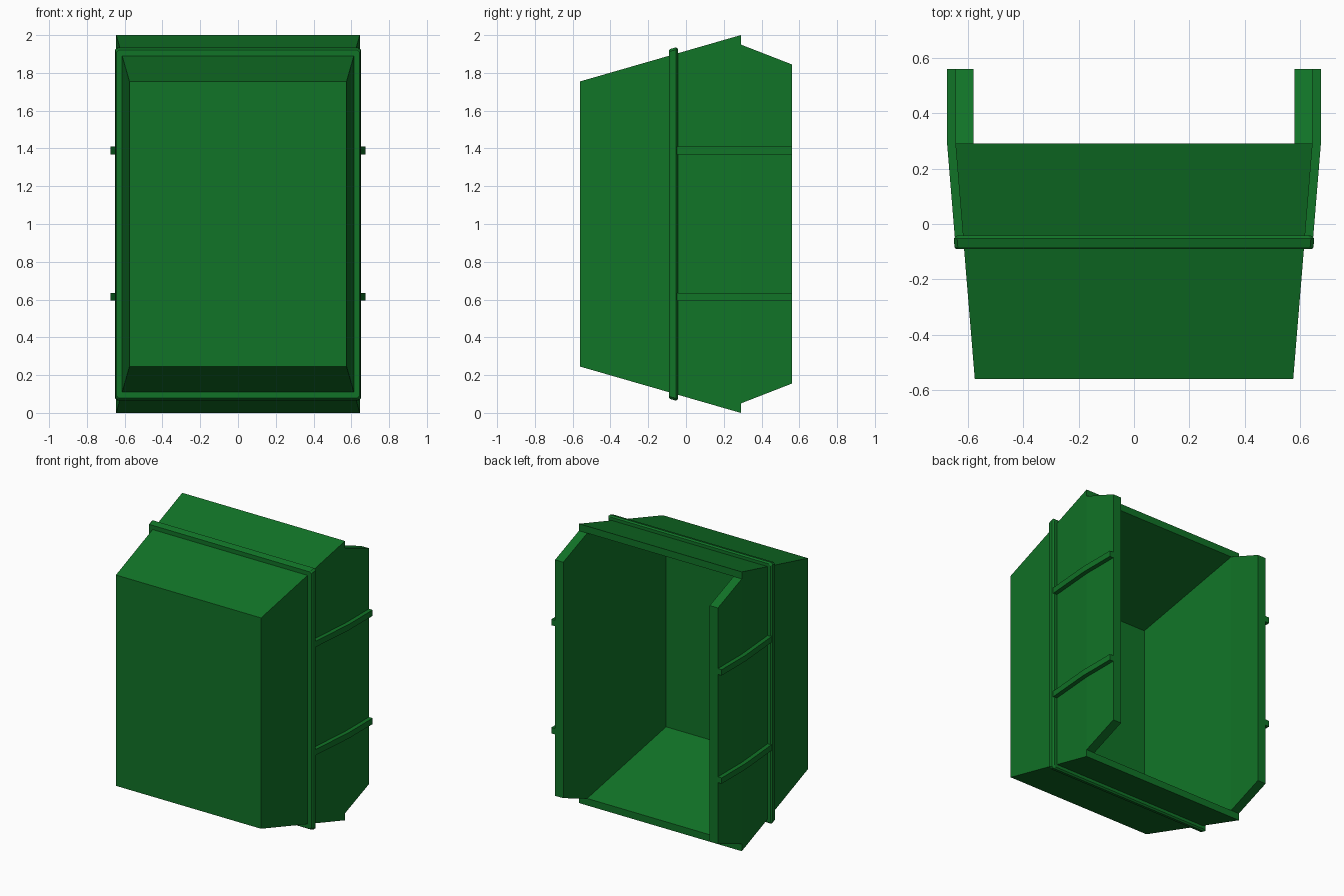
import bpy, bmesh

if "Cube" in bpy.data.objects:
    bpy.data.objects.remove(bpy.data.objects["Cube"])

green = bpy.data.materials.new("dark green paint")
green.diffuse_color = (0.0055, 0.172, 0.02, 1)
green.use_nodes = True
green.node_tree.nodes["Principled BSDF"].inputs["Base Color"].default_value = green.diffuse_color

Y0, Y1, Y2 = -0.56, 0.29, 0.56      # closed end, open lip, wing tips


def half(y):
    """Half width and half height of the tapered shell at depth y."""
    t = min((y - Y0) / (Y1 - Y0), 1)
    return 0.575 + 0.07 * t, 0.755 + 0.245 * t


def finish(bm, name):
    bmesh.ops.remove_doubles(bm, verts=bm.verts, dist=1e-5)
    bmesh.ops.recalc_face_normals(bm, faces=bm.faces)
    me = bpy.data.meshes.new(name)
    bm.to_mesh(me)
    bm.free()
    me.materials.append(green)
    ob = bpy.data.objects.new(name, me)
    bpy.context.collection.objects.link(ob)
    return ob


def face(bm, pts):
    bm.faces.new([bm.verts.new(p) for p in pts])


# Hollow tapered shell with side wings, one closed mesh
bm = bmesh.new()
ow, oh = 0.575, 0.755               # outer closed end
iw, ih, iy = 0.515, 0.725, -0.51    # inner floor
lw, lh = 0.58, 0.95                 # inner opening
W = 0.645
for y, w, h in ((Y0, ow, oh), (iy, iw, ih)):
    face(bm, [(-w, y, 1 - h), (w, y, 1 - h), (w, y, 1 + h), (-w, y, 1 + h)])
for s in (-1, 1):
    # top / bottom walls and their lip
    face(bm, [(-ow, Y0, 1 + s * oh), (ow, Y0, 1 + s * oh), (W, Y1, 1 + s), (-W, Y1, 1 + s)])
    face(bm, [(-iw, iy, 1 + s * ih), (iw, iy, 1 + s * ih), (lw, Y1, 1 + s * lh), (-lw, Y1, 1 + s * lh)])
    face(bm, [(-W, Y1, 1 + s), (W, Y1, 1 + s), (W, Y1, 1 + s * lh), (lw, Y1, 1 + s * lh),
              (-lw, Y1, 1 + s * lh), (-W, Y1, 1 + s * lh)])
    # side walls, outside and inside
    face(bm, [(s * ow, Y0, 1 - oh), (s * W, Y1, 0), (s * W, Y1, 1 - lh),
              (s * W, Y1, 1 + lh), (s * W, Y1, 2), (s * ow, Y0, 1 + oh)])
    face(bm, [(s * iw, iy, 1 - ih), (s * lw, Y1, 1 - lh), (s * lw, Y1, 1 + lh), (s * iw, iy, 1 + ih)])
    # wing on each side
    wing = [(Y1, 1 - lh), (Y2, 0.155), (Y2, 1.845), (Y1, 1 + lh)]
    for x in (W, lw):
        face(bm, [(s * x, y, z) for y, z in wing])
    for (ya, za), (yb, zb) in zip(wing, wing[1:]):
        face(bm, [(s * W, ya, za), (s * W, yb, zb), (s * lw, yb, zb), (s * lw, ya, za)])
finish(bm, "container_shell")

# Raised rim band around the shell: small profile swept round a clipped rectangle
bm = bmesh.new()
profile = [(-0.09, -0.01), (-0.09, 0.03), (-0.083, 0.034), (-0.052, 0.034), (-0.042, 0.022), (-0.042, -0.01)]
loops = []
for y, off in profile:
    w, h = half(y)
    w, h, c = w + off, h + off, 0.012 if off > 0 else 0.002
    corners = [(w, h - c), (w - c, h), (c - w, h), (-w, h - c),
               (-w, c - h), (c - w, -h), (w - c, -h), (w, c - h)]
    loops.append([bm.verts.new((x, y, 1 + z)) for x, z in corners])
for a, b in zip(loops, loops[1:]):
    for i in range(8):
        j = (i + 1) % 8
        bm.faces.new((a[i], a[j], b[j], b[i]))
finish(bm, "rim_band")

# Horizontal ribs following the side walls, mirrored left to right
bm = bmesh.new()
for z in (0.615, 1.39):
    rings = []
    for y in (-0.06, Y1, Y2):
        x = half(y)[0]
        rings.append([bm.verts.new(p) for p in (
            (x - 0.01, y, z - 0.021), (x + 0.03, y, z - 0.021),
            (x + 0.03, y, z + 0.021), (x - 0.01, y, z + 0.021))])
    for a, b in zip(rings, rings[1:]):
        for i in range(4):
            j = (i + 1) % 4
            bm.faces.new((a[i], a[j], b[j], b[i]))
    bm.faces.new(rings[0])
    bm.faces.new(rings[-1])
ribs = finish(bm, "side_ribs")
ribs.modifiers.new("mirror", 'MIRROR')
